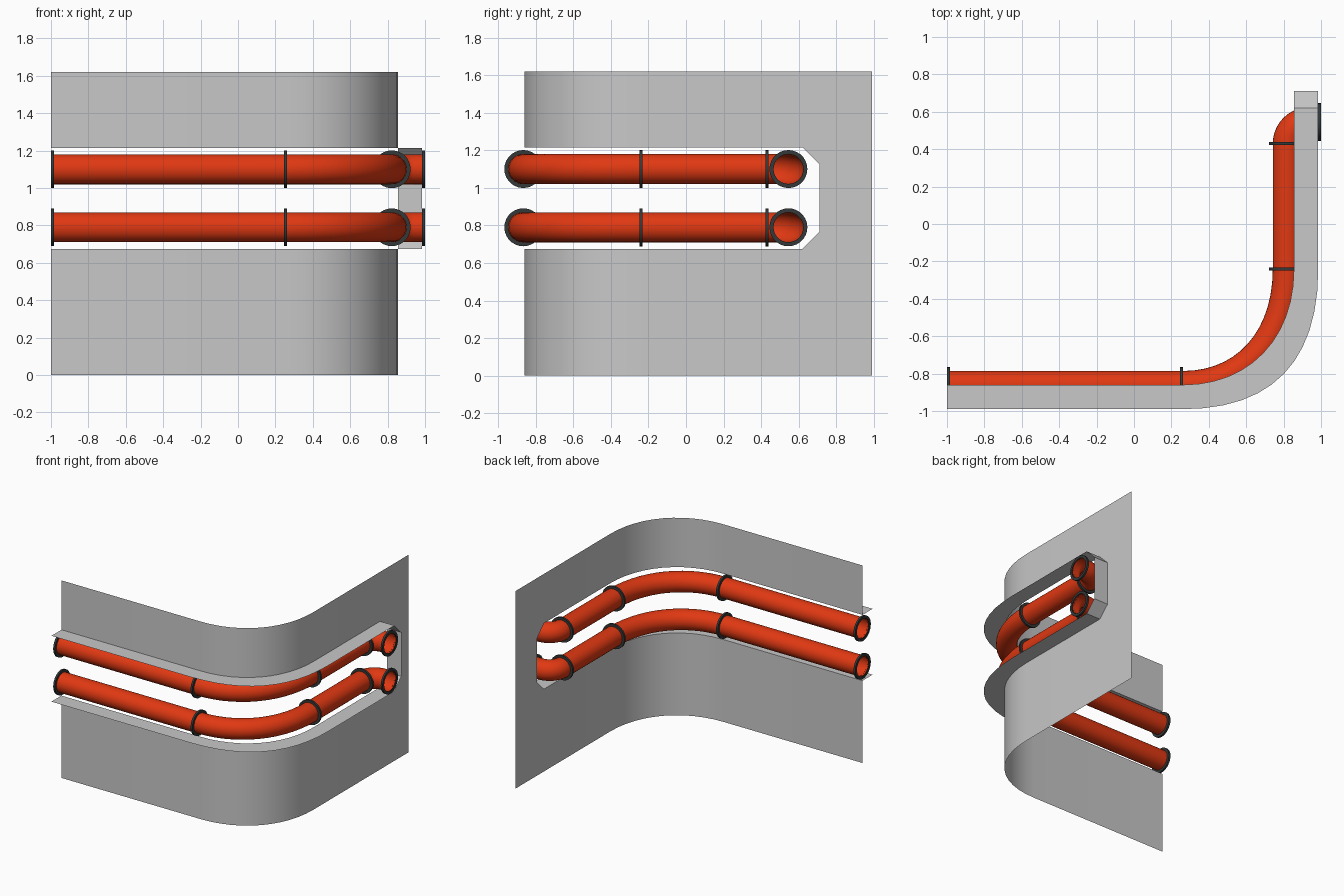
import bpy, bmesh, math
from mathutils import Vector

cube = bpy.data.objects.get("Cube")
if cube:
    bpy.data.objects.remove(cube, do_unlink=True)


def material(name, colour):
    m = bpy.data.materials.new(name)
    m.use_nodes = True
    m.diffuse_color = (*colour, 1)
    bsdf = next(n for n in m.node_tree.nodes if n.type == 'BSDF_PRINCIPLED')
    bsdf.inputs["Base Color"].default_value = (*colour, 1)
    return m


GREY = material("wall grey", (0.58, 0.58, 0.58))
RED = material("pipe red", (0.75, 0.04, 0.006))
DARK = material("flange charcoal", (0.035, 0.04, 0.04))


def finish(name, bm, mat):
    bmesh.ops.remove_doubles(bm, verts=bm.verts, dist=0.0005)
    bmesh.ops.recalc_face_normals(bm, faces=bm.faces)
    mesh = bpy.data.meshes.new(name)
    bm.to_mesh(mesh)
    bm.free()
    mesh.materials.append(mat)
    ob = bpy.data.objects.new(name, mesh)
    bpy.context.collection.objects.link(ob)
    bpy.ops.object.select_all(action='DESELECT')
    ob.select_set(True)
    bpy.context.view_layer.objects.active = ob
    bpy.ops.object.shade_smooth_by_angle(angle=math.radians(35))
    return ob


def bridge(bm, rows, closed=False):
    """Quads between successive rows of points."""
    rows = [[bm.verts.new(p) for p in row] for row in rows]
    for a, b in zip(rows, rows[1:]):
        n = len(a)
        for i in range(n if closed else n - 1):
            j = (i + 1) % n
            bm.faces.new((a[i], a[j], b[j], b[i]))


def corner(p, q, k, steps):
    """Rounded corner that leaves p along x and reaches q along y."""
    p, q = Vector((*p, 0)), Vector((*q, 0))
    h1 = p + Vector(((q.x - p.x) * k, 0, 0))
    h2 = q - Vector((0, (q.y - p.y) * k, 0))
    out = []
    for i in range(steps + 1):
        t = i / steps
        s = 1 - t
        out.append(p * s**3 + h1 * 3 * s * s * t + h2 * 3 * s * t * t + q * t**3)
    return out


def at(points, z):
    return [Vector((p.x, p.y, z)) for p in points]


def sweep(bm, stations, sides=28):
    """Circles of given radius around a level path: (centre, direction, radius)."""
    rows = []
    for c, d, r in stations:
        side = Vector((-d.y, d.x, 0)).normalized()
        rows.append([c + side * r * math.cos(a) + Vector((0, 0, r * math.sin(a)))
                     for a in (math.tau * i / sides for i in range(sides))])
    bridge(bm, rows, closed=True)


# Wall footprint and the outer edge of the ledges
TOP, SLOT_TOP, SLOT_BOTTOM = 1.62, 1.215, 0.675
SLOT_Y, SLOT_END, CUT, DEPTH = 0.62, 0.71, 0.09, 0.13
WX, WY, END_Y = 0.855, -0.86, 0.99
inner = [Vector((-1, WY, 0))] + corner((0.26, WY), (WX, -0.24), 0.6, 12) \
    + [Vector((WX, SLOT_Y, 0))]
outer = [Vector((-1, WY - DEPTH, 0))] \
    + corner((0.26, WY - DEPTH), (WX + DEPTH, -0.24), 0.66, 12) \
    + [Vector((WX + DEPTH, SLOT_Y, 0))]

# Slot end with cut corners
slot = [(SLOT_Y, SLOT_TOP), (SLOT_END, SLOT_TOP - CUT),
        (SLOT_END, SLOT_BOTTOM + CUT), (SLOT_Y, SLOT_BOTTOM)]
rim = [(SLOT_Y, TOP), (END_Y, TOP), (END_Y, 0), (SLOT_Y, 0)]

# Curved wall sheet around the slot
bm = bmesh.new()
bridge(bm, [at(inner, SLOT_TOP), at(inner, TOP)])
bridge(bm, [at(inner, 0), at(inner, SLOT_BOTTOM)])
bridge(bm, [[Vector((WX, y, z)) for y, z in line] for line in (slot, rim)])
finish("wall", bm, GREY)

# Ledges and slot end surround
bm = bmesh.new()
for z in (SLOT_TOP, SLOT_BOTTOM):
    bridge(bm, [at(inner, z), at(outer, z)])
bridge(bm, [[Vector((x, y, z)) for y, z in slot] for x in (WX, WX + DEPTH)])
finish("slot_ledge", bm, GREY)

# Pipe route: straight, wide bend, straight, tight elbow outwards
PX, PY, ELBOW = 0.822, -0.866, 0.115
route = [Vector((-0.995, PY, 0))] + corner((0.26, PY), (PX, -0.24), 0.6, 14)
for i in range(11):
    a = math.pi / 2 * i / 10
    route.append(Vector((PX + ELBOW * (1 - math.cos(a)),
                         0.43 + ELBOW * math.sin(a), 0)))
route.append(Vector((0.995, 0.43 + ELBOW, 0)))

X, Y = Vector((1, 0, 0)), Vector((0, 1, 0))
joints = [(Vector((-0.992, PY, 0)), X), (Vector((0.255, PY, 0)), X),
          (Vector((PX, -0.24, 0)), Y), (Vector((PX, 0.43, 0)), Y),
          (Vector((0.992, 0.43 + ELBOW, 0)), X)]
R_PIPE, R_FLANGE, HALF = 0.08, 0.101, 0.008

for label, z in (("upper", 1.1), ("lower", 0.79)):
    lift = Vector((0, 0, z))
    bm = bmesh.new()
    stations = []
    for i, p in enumerate(route):
        before = (p - route[i - 1]).normalized() if i else X
        after = (route[i + 1] - p).normalized() if i + 1 < len(route) else X
        stations.append((p + lift, before + after, R_PIPE))
    sweep(bm, stations)
    finish(label + "_pipe", bm, RED)

    # Flange rings at joints and open ends
    bm = bmesh.new()
    for c, d in joints:
        c = c + lift
        a, b = c - d * HALF, c + d * HALF
        r = R_PIPE - 0.001
        sweep(bm, [(a, d, r), (a, d, R_FLANGE), (b, d, R_FLANGE), (b, d, r)])
    finish(label + "_flanges", bm, DARK)
